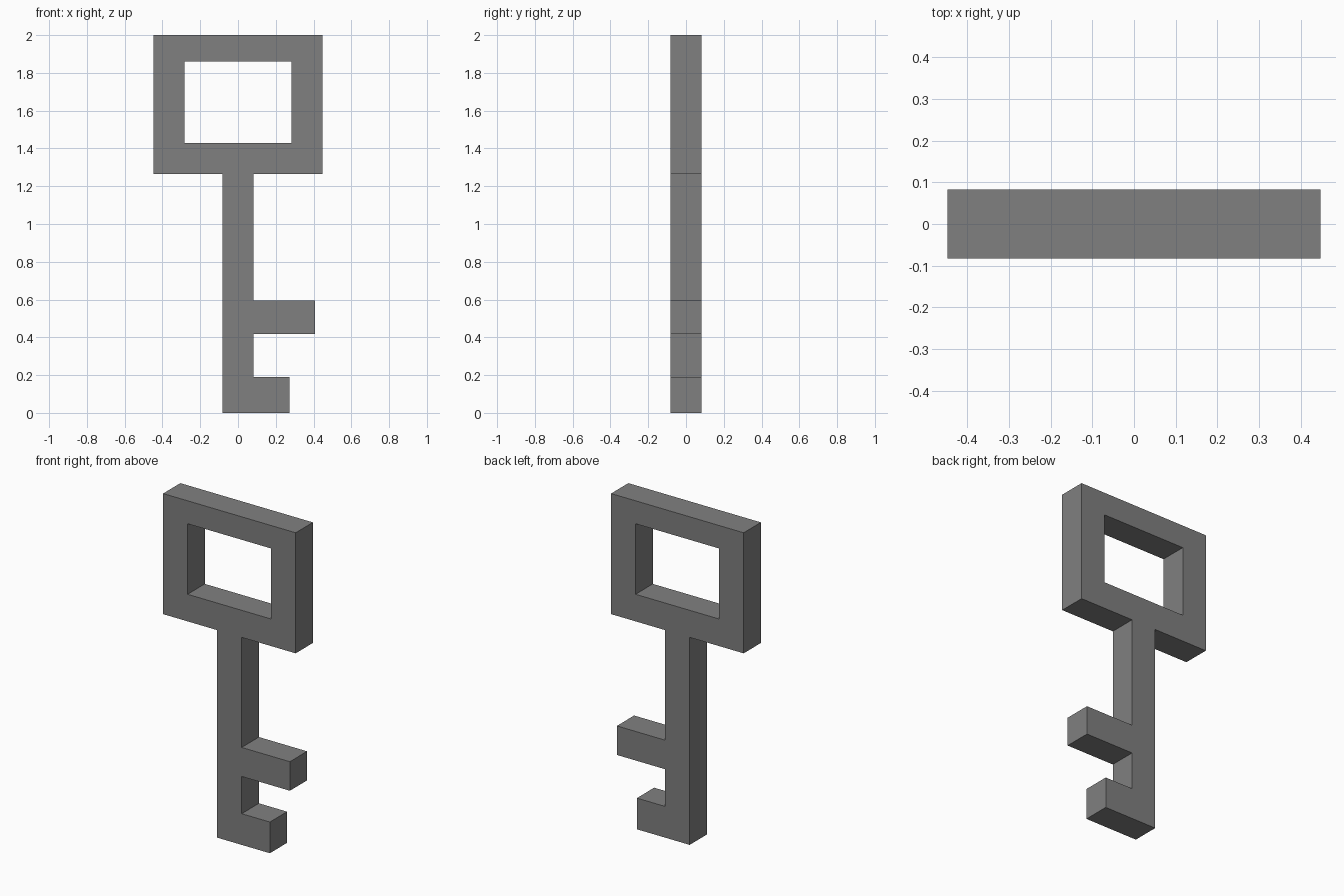
import bpy
import bmesh

cube = bpy.data.objects.get("Cube")
if cube:
    bpy.data.objects.remove(cube, do_unlink=True)

HALF_DEPTH = 0.083
SHAFT = 0.083   # half width of the shaft
BOW = 0.447     # half width of the bow

# One colour for the whole key
grey = bpy.data.materials.new("plain grey")
grey.use_nodes = True
colour = (0.216, 0.216, 0.216, 1)
grey.diffuse_color = colour
grey.node_tree.nodes["Principled BSDF"].inputs["Base Color"].default_value = colour

# Outer silhouette: shaft, two teeth, rectangular bow
outline = [
    (-SHAFT, 0), (0.273, 0), (0.273, 0.19), (SHAFT, 0.19),
    (SHAFT, 0.417), (0.408, 0.417), (0.408, 0.594), (SHAFT, 0.594),
    (SHAFT, 1.265), (BOW, 1.265), (BOW, 2), (-BOW, 2),
    (-BOW, 1.265), (-SHAFT, 1.265),
]
# Window through the bow
window = [(-0.282, 1.43), (0.282, 1.43), (0.282, 1.86), (-0.282, 1.86)]


def add_loop(bm, points):
    verts = [bm.verts.new((x, -HALF_DEPTH, z)) for x, z in points]
    return [bm.edges.new((v, verts[i - 1])) for i, v in enumerate(verts)]


# Fill the silhouette around the window, then extrude it to full depth
bm = bmesh.new()
edges = add_loop(bm, outline) + add_loop(bm, window)
bmesh.ops.triangle_fill(bm, edges=edges, use_beauty=True, normal=(0, -1, 0))
result = bmesh.ops.extrude_face_region(bm, geom=bm.faces[:], use_keep_orig=True)
back = [g for g in result["geom"] if isinstance(g, bmesh.types.BMVert)]
bmesh.ops.translate(bm, verts=back, vec=(0, 2 * HALF_DEPTH, 0))
bmesh.ops.recalc_face_normals(bm, faces=bm.faces[:])

mesh = bpy.data.meshes.new("key")
bm.to_mesh(mesh)
bm.free()
mesh.materials.append(grey)
key = bpy.data.objects.new("key", mesh)
bpy.context.collection.objects.link(key)
